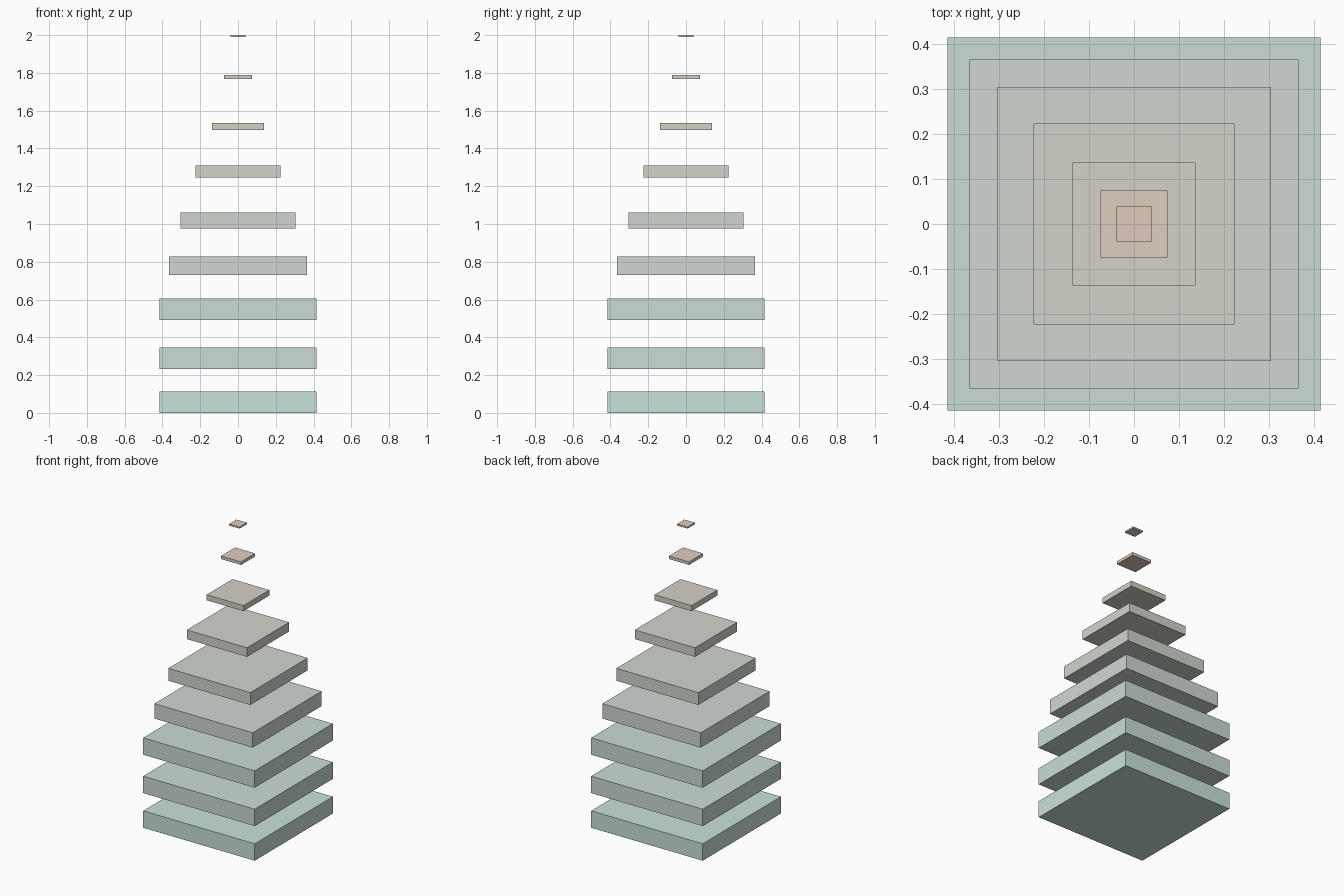
import bpy

if "Cube" in bpy.data.objects:
    bpy.data.objects.remove(bpy.data.objects["Cube"])

# half width, centre height of each floating slab, bottom to top
SLABS = [(0.415, 0.057), (0.415, 0.290), (0.415, 0.548),
         (0.366, 0.779), (0.305, 1.018), (0.224, 1.278),
         (0.137, 1.517), (0.075, 1.779), (0.039, 1.995)]
THICKNESS_RATIO = 0.137  # every slab keeps the same proportions

# teal at the base through sage and sand to salmon at the tip
COLOURS = [(0.59, 0.76, 0.72), (0.60, 0.72, 0.68), (0.60, 0.71, 0.66),
           (0.63, 0.69, 0.65), (0.63, 0.67, 0.62), (0.65, 0.66, 0.60),
           (0.67, 0.64, 0.57), (0.73, 0.61, 0.53), (0.75, 0.59, 0.51)]


def add_slab(index, half, z, colour):
    bpy.ops.mesh.primitive_cube_add(size=1, location=(0, 0, z))
    slab = bpy.context.object
    slab.name = f"slab_{index}"
    width = 2 * half
    slab.scale = (width, width, width * THICKNESS_RATIO)
    mat = bpy.data.materials.new(f"slab_colour_{index}")
    mat.diffuse_color = (*colour, 1)
    mat.use_nodes = True
    mat.node_tree.nodes["Principled BSDF"].inputs["Base Color"].default_value = mat.diffuse_color
    slab.data.materials.append(mat)


# stack of square slabs
for i, ((half, z), colour) in enumerate(zip(SLABS, COLOURS), 1):
    add_slab(i, half, z, colour)
